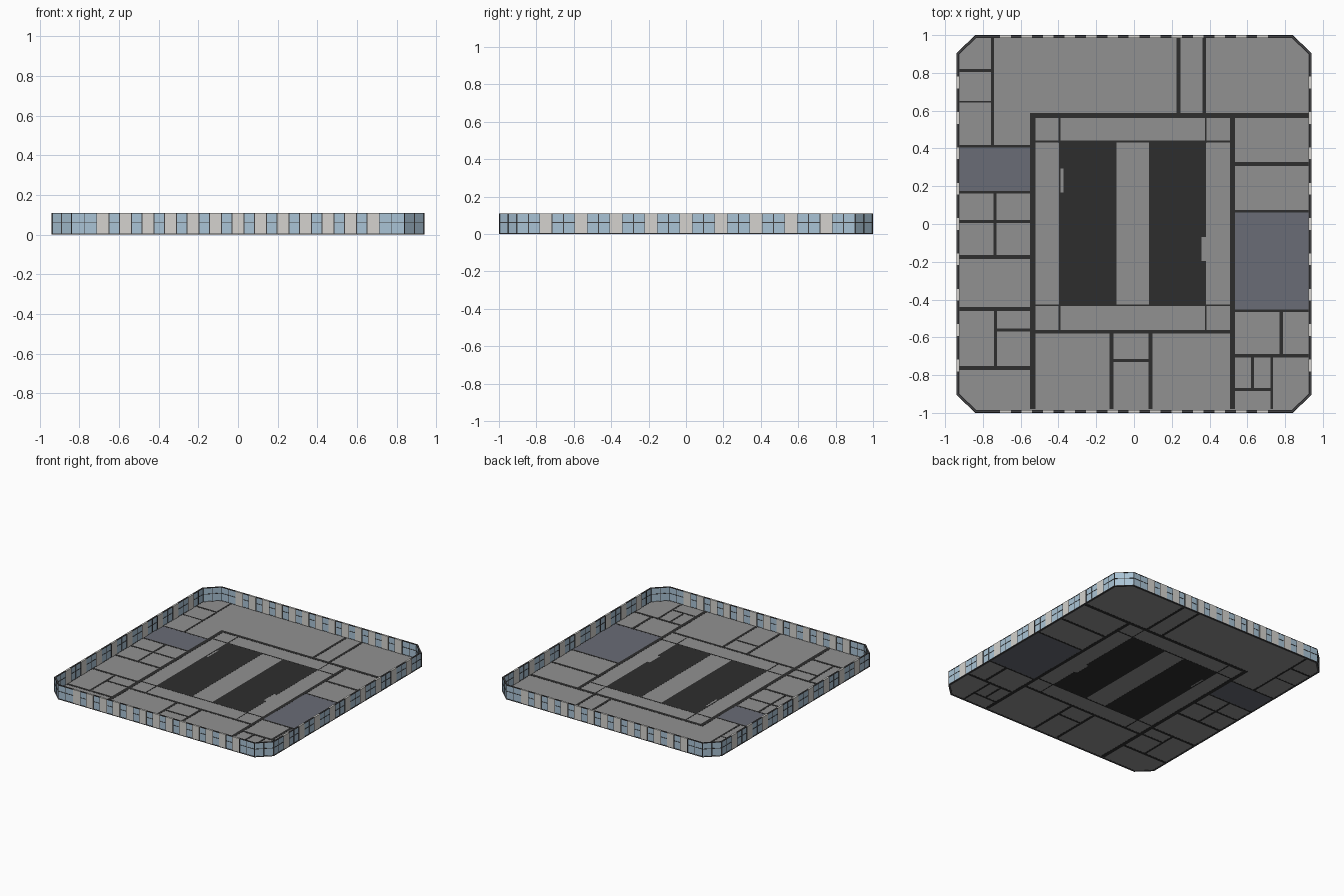
import bpy, bmesh
from mathutils import Vector

if "Cube" in bpy.data.objects:
    bpy.data.objects.remove(bpy.data.objects["Cube"])

def mat(name, c):
    m = bpy.data.materials.new(name)
    m.diffuse_color = (*c, 1)
    m.use_nodes = True
    m.node_tree.nodes["Principled BSDF"].inputs["Base Color"].default_value = m.diffuse_color
    return m

FLOOR = mat("floor_grey", (0.285, 0.285, 0.285))
DARK = mat("charcoal", (0.027, 0.027, 0.027))
SLATE = mat("slate_blue", (0.142, 0.15, 0.18))
WHITE = mat("wall_off_white", (0.66, 0.65, 0.62))
GLASS = mat("window_blue", (0.40, 0.55, 0.67))
FRAME = mat("frame_grey", (0.055, 0.055, 0.058))

class Part:
    """Collects prisms into a single mesh object."""
    def __init__(self, name, material):
        self.name, self.material, self.bm = name, material, bmesh.new()

    def prism(self, pts, z0, z1):
        lo = [self.bm.verts.new((x, y, z0)) for x, y in pts]
        hi = [self.bm.verts.new((x, y, z1)) for x, y in pts]
        n = len(pts)
        self.bm.faces.new(lo[::-1])
        self.bm.faces.new(hi)
        for i in range(n):
            j = (i + 1) % n
            self.bm.faces.new((lo[i], lo[j], hi[j], hi[i]))

    def rect(self, x0, x1, y0, y1, z0, z1):
        self.prism([(x0, y0), (x1, y0), (x1, y1), (x0, y1)], z0, z1)

    def finish(self):
        me = bpy.data.meshes.new(self.name)
        self.bm.to_mesh(me)
        self.bm.free()
        me.materials.append(self.material)
        bpy.context.collection.objects.link(bpy.data.objects.new(self.name, me))

H = 0.11
OCT = [(-.84, -1), (.84, -1), (.94, -.905), (.94, .905),
       (.84, 1), (-.84, 1), (-.94, .905), (-.94, -.905)]

# Floor slab with chamfered corners
floor = Part("floor_slab", FLOOR)
floor.prism([(x * .995, y * .995) for x, y in OCT], .001, .005)
floor.finish()

# Dark partition lines: (position, start, end, width)
W, CL, CR, E = -.925, -.55, .535, .925
vertical = [
    (-.75, .41, .985, .015), (-.736, -.175, .17, .016), (-.734, -.757, -.45, .016),
    (-.536, -.98, .585, .03), (.522, -.98, .585, .027),
    (.235, .58, .985, .02), (.372, .58, .985, .02),
    (-.394, .43, .57, .009), (.38, .43, .57, .007),
    (-.394, -.57, -.43, .009), (.38, -.57, -.43, .007),
    (-.119, -.98, -.57, .02), (.087, -.98, -.57, .02),
    (.779, -.70, -.46, .02), (.628, -.875, -.70, .015), (.729, -.98, -.70, .015)]
horizontal_left = [
    (.812, W, -.75, .016), (.647, W, -.75, .01), (.411, W, CL, .012),
    (.168, W, CL, .014), (.013, W, CL, .016), (-.174, W, CL, .02),
    (-.45, W, CL, .02), (-.561, -.736, CL, .016), (-.763, W, CL, .02)]
horizontal_right = [
    (.575, CL, E, .026), (-.571, CL, CR, .02), (.436, CL, CR, .01), (-.43, CL, CR, .01),
    (.317, .53, E, .02), (.068, .53, E, .014), (-.46, .53, E, .014),
    (-.698, .53, E, .02), (-.875, .53, .729, .016), (-.722, -.119, .087, .016)]
lines = Part("partition_lines", DARK)
for x, a, b, w in vertical:
    lines.rect(x - w / 2, x + w / 2, a, b, 0, .006)
for y, a, b, w in horizontal_left + horizontal_right:
    lines.rect(a, b, y - w / 2, y + w / 2, 0, .006)
lines.finish()

# Two dark core shafts, each with a small notch strip left open
core = Part("core_shafts", DARK)
core.rect(-.374, -.092, -.43, .436, .0003, .0057)
core.rect(-.398, -.374, -.43, .168, .0003, .0057)
core.rect(-.398, -.374, .295, .436, .0003, .0057)
core.rect(-.39 - .008, -.388, .16, .30, .0003, .0057)
core.rect(.08, .357, -.43, .436, .0003, .0057)
core.rect(.357, .38, -.43, -.196, .0003, .0057)
core.rect(.357, .38, -.069, .436, .0003, .0057)
core.finish()

# Slate coloured rooms
rooms = Part("slate_rooms", SLATE)
rooms.rect(W, CL, .168, .411, .0004, .0055)
rooms.rect(CR, E, -.46, .068, .0004, .0055)
rooms.finish()

# Outer wall runs: solid piers, glass panes and frame bars
piers, glass, frame = Part("wall_piers", WHITE), Part("window_glass", GLASS), Part("window_frames", FRAME)
T = .004

def run(p0, p1, windows):
    p0, p1 = Vector(p0), Vector(p1)
    length = (p1 - p0).length
    d = (p1 - p0) / length
    n = Vector((-d.y, d.x))

    def bar(part, a, b, d0, d1, z0, z1):
        q = [p0 + d * s + n * t for s, t in ((a, d0), (b, d0), (b, d1), (a, d1))]
        part.prism([tuple(v) for v in q], z0, z1)

    bar(frame, 0, length, 0, .015, 0, .006)
    end = 0
    for a, b, panes in windows:
        if a - end > .01:
            bar(piers, end, a, 0, .015, .006, H)
        bar(glass, a, b, .003, .011, .006, H - .002)
        for z in (.062, H - T):
            bar(frame, a, b, .001, .013, z - (T / 2 if z < .1 else 0), z + (T / 2 if z < .1 else T))
        for i in range(panes + 1):
            s = min(max(a + (b - a) * i / panes, a + T / 2), b - T / 2)
            bar(frame, s - T / 2, s + T / 2, .001, .013, .006, H)
        end = b

def long_side():
    w, g = .125, (1.81 - 10 * .125) / 9
    return [(i * (w + g), i * (w + g) + w, 2) for i in range(10)]

def short_side():
    w, p = .057, .1134
    first = .84 - (11 * p + w) / 2
    singles = [(first + i * p, first + i * p + w, 1) for i in range(12)]
    return [(0, .13, 2)] + singles + [(1.55, 1.68, 2)]

for i in range(8):
    a, b = OCT[i], OCT[(i + 1) % 8]
    if i % 2:
        run(a, b, [(0, (Vector(b) - Vector(a)).length, 2)])   # chamfered corner
    else:
        run(a, b, short_side() if i % 4 == 0 else long_side())

for part in (piers, glass, frame):
    part.finish()
